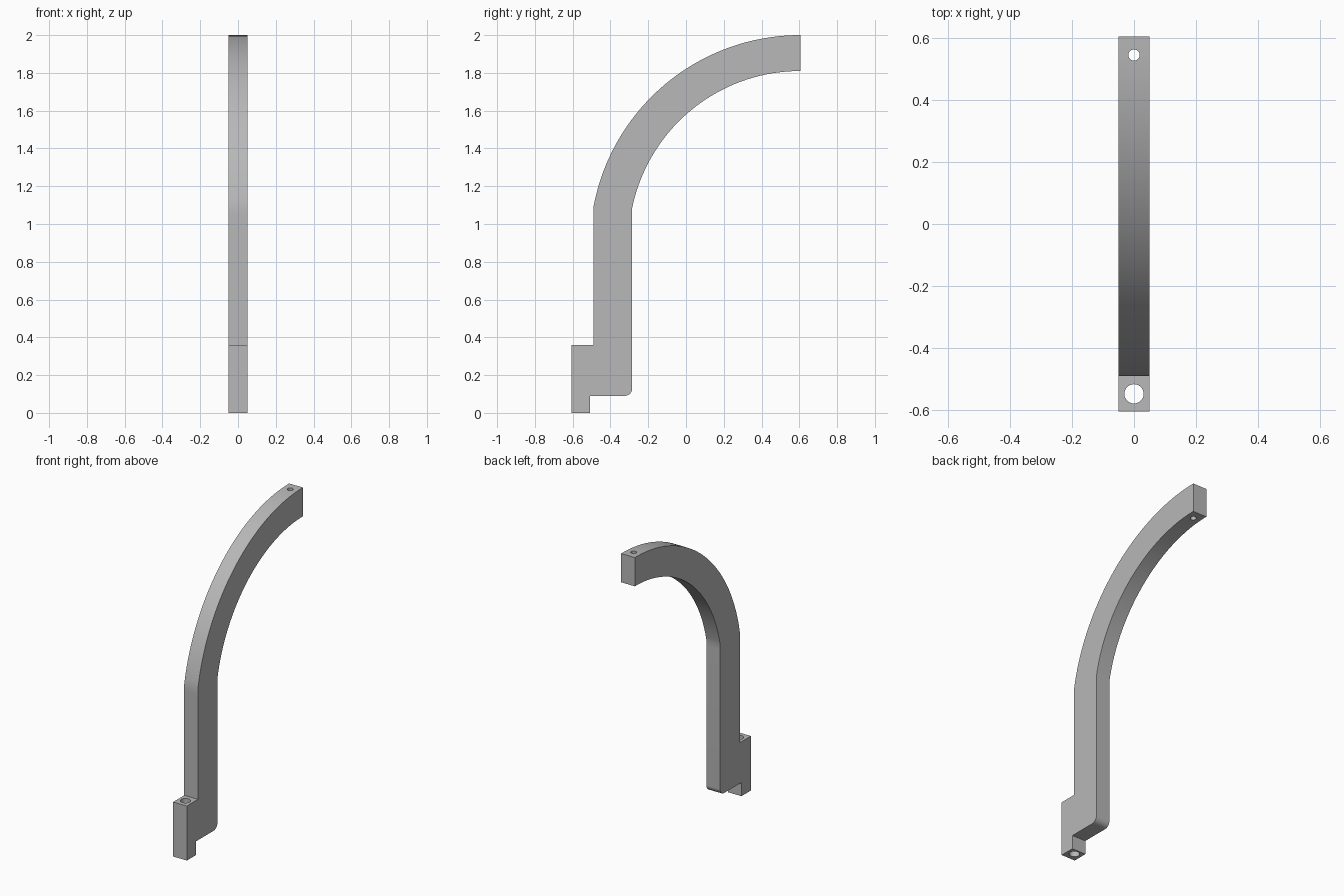
import bpy, bmesh
from math import sin, cos, pi, atan2, radians

cube = bpy.data.objects.get("Cube")
if cube:
    bpy.data.objects.remove(cube, do_unlink=True)

HALF_WIDTH = 0.05
END = 0.605

grey = bpy.data.materials.new("plain grey")
grey.use_nodes = True
colour = (0.48, 0.48, 0.48, 1)
grey.diffuse_color = colour
grey.node_tree.nodes["Principled BSDF"].inputs["Base Color"].default_value = colour


def arc(cy, cz, r, a0, a1, steps):
    """Points on a circle in the side plane, from angle a0 to a1."""
    angles = [a0 + (a1 - a0) * i / steps for i in range(steps + 1)]
    return [(cy + r * cos(a), cz + r * sin(a)) for a in angles]


def arch(y, z, top):
    """Arc from the post at (y, z), levelling off at the tip height."""
    run, rise = END - y, top - z
    r = (run * run + rise * rise) / (2 * rise)
    return arc(END, top - r, r, atan2(z - top + r, -run), pi / 2, 40)


# Side profile: foot, post with rounded heel, curved arm
profile = [(-END, 0), (-END, 0.36), (-0.49, 0.36), (-0.49, 1.05)]
profile += arch(-0.49, 1.09, 2.0)
profile += arch(-0.285, 1.085, 1.81)[::-1]
profile += [(-0.285, 1.05)]
profile += arc(-0.325, 0.13, 0.04, 0, -pi / 2, 12)
profile += [(-0.507, 0.09), (-0.507, 0)]

bm = bmesh.new()
side = bm.faces.new([bm.verts.new((-HALF_WIDTH, y, z)) for y, z in profile])
new = bmesh.ops.extrude_face_region(bm, geom=[side])["geom"]
bmesh.ops.translate(bm, vec=(2 * HALF_WIDTH, 0, 0),
                    verts=[g for g in new if isinstance(g, bmesh.types.BMVert)])
bmesh.ops.recalc_face_normals(bm, faces=bm.faces)
mesh = bpy.data.meshes.new("curved_bracket_arm")
bm.to_mesh(mesh)
bm.free()
mesh.materials.append(grey)
arm = bpy.data.objects.new("curved_bracket_arm", mesh)
bpy.context.collection.objects.link(arm)


def drill(y, z, radius, depth):
    """Cut a vertical through hole in the arm."""
    bpy.ops.mesh.primitive_cylinder_add(vertices=48, radius=radius, depth=depth,
                                        location=(0, y, z))
    cutter = bpy.context.object
    cutter.name = "hole_cutter"
    cutter.hide_render = True
    cutter.data.materials.append(grey)
    mod = arm.modifiers.new("hole", "BOOLEAN")
    mod.operation = "DIFFERENCE"
    mod.solver = "EXACT"
    mod.object = cutter
    bpy.ops.object.select_all(action="DESELECT")
    arm.select_set(True)
    bpy.context.view_layer.objects.active = arm
    bpy.ops.object.modifier_apply(modifier=mod.name)
    bpy.data.objects.remove(cutter, do_unlink=True)


# Mounting hole in the foot and pin hole at the tip
drill(-0.548, 0.18, 0.031, 0.6)
drill(0.545, 1.9, 0.018, 0.5)

bpy.ops.object.shade_smooth_by_angle(angle=radians(30))
